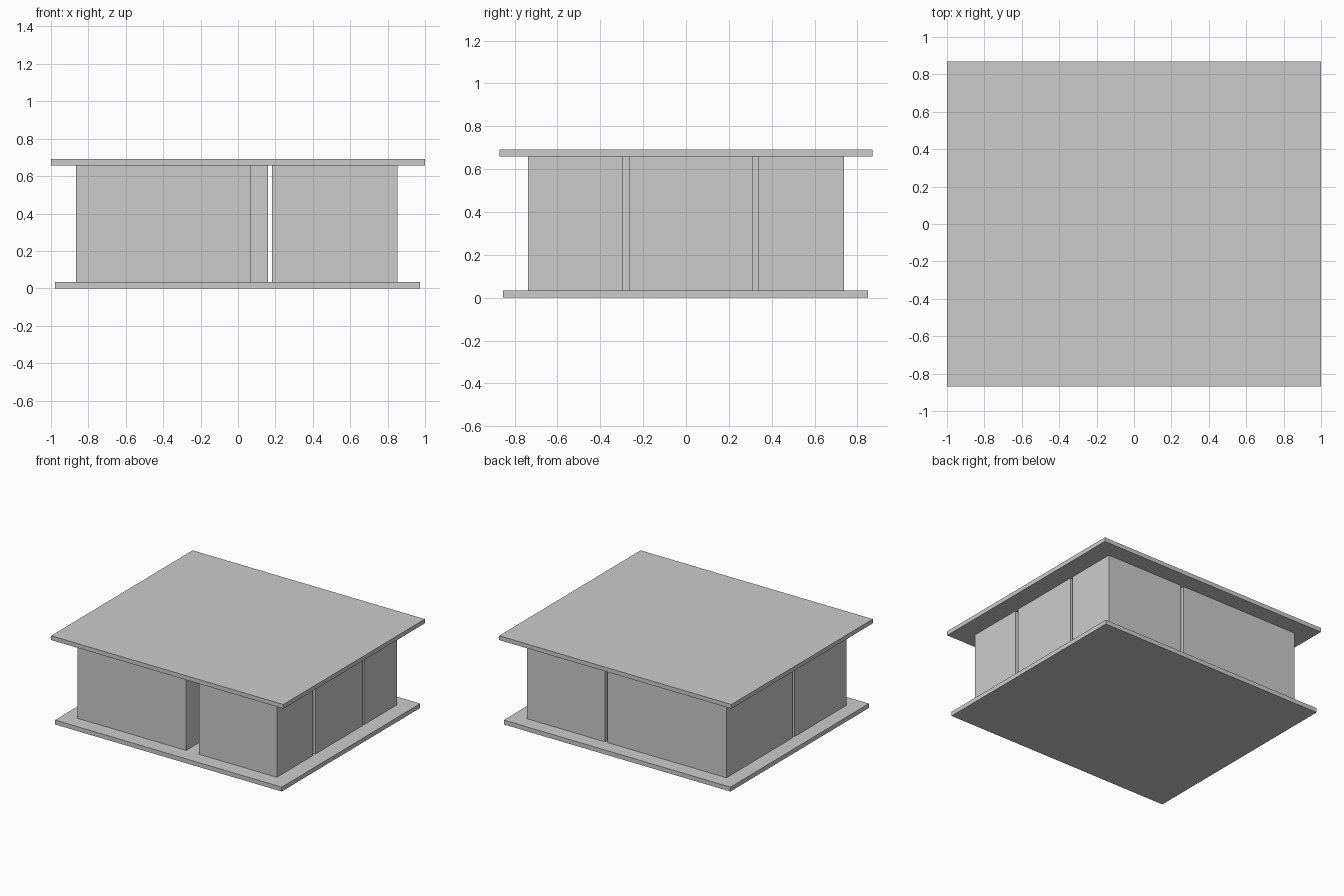
import bpy

if "Cube" in bpy.data.objects:
    bpy.data.objects.remove(bpy.data.objects["Cube"])


def box(name, x0, x1, y0, y1, z0, z1):
    """Axis-aligned box from its extents."""
    bpy.ops.mesh.primitive_cube_add(
        size=1, location=((x0 + x1) / 2, (y0 + y1) / 2, (z0 + z1) / 2))
    ob = bpy.context.object
    ob.name = name
    ob.scale = (x1 - x0, y1 - y0, z1 - z0)
    bpy.ops.object.transform_apply(location=False, rotation=False, scale=True)
    return ob


FLOOR_TOP, ROOF_BOTTOM, ROOF_TOP = 0.034, 0.658, 0.691

# Floor and roof slabs
box("floor_slab", -0.978, 0.974, -0.853, 0.85, 0, FLOOR_TOP)
box("roof_slab", -1, 1, -0.87, 0.87, ROOF_BOTTOM, ROOF_TOP)

# Room blocks separated by narrow gaps: name, x range, y range
rooms = [
    ("front_left_room", -0.865, 0.07, -0.738, -0.098),
    ("back_left_room", -0.865, 0.16, -0.073, 0.738),
    ("front_right_room", 0.182, 0.852, -0.738, -0.295),
    ("middle_right_room", 0.182, 0.852, -0.266, 0.312),
    ("back_right_room", 0.182, 0.852, 0.336, 0.738),
]
for name, x0, x1, y0, y1 in rooms:
    box(name, x0, x1, y0, y1, FLOOR_TOP, ROOF_BOTTOM)
